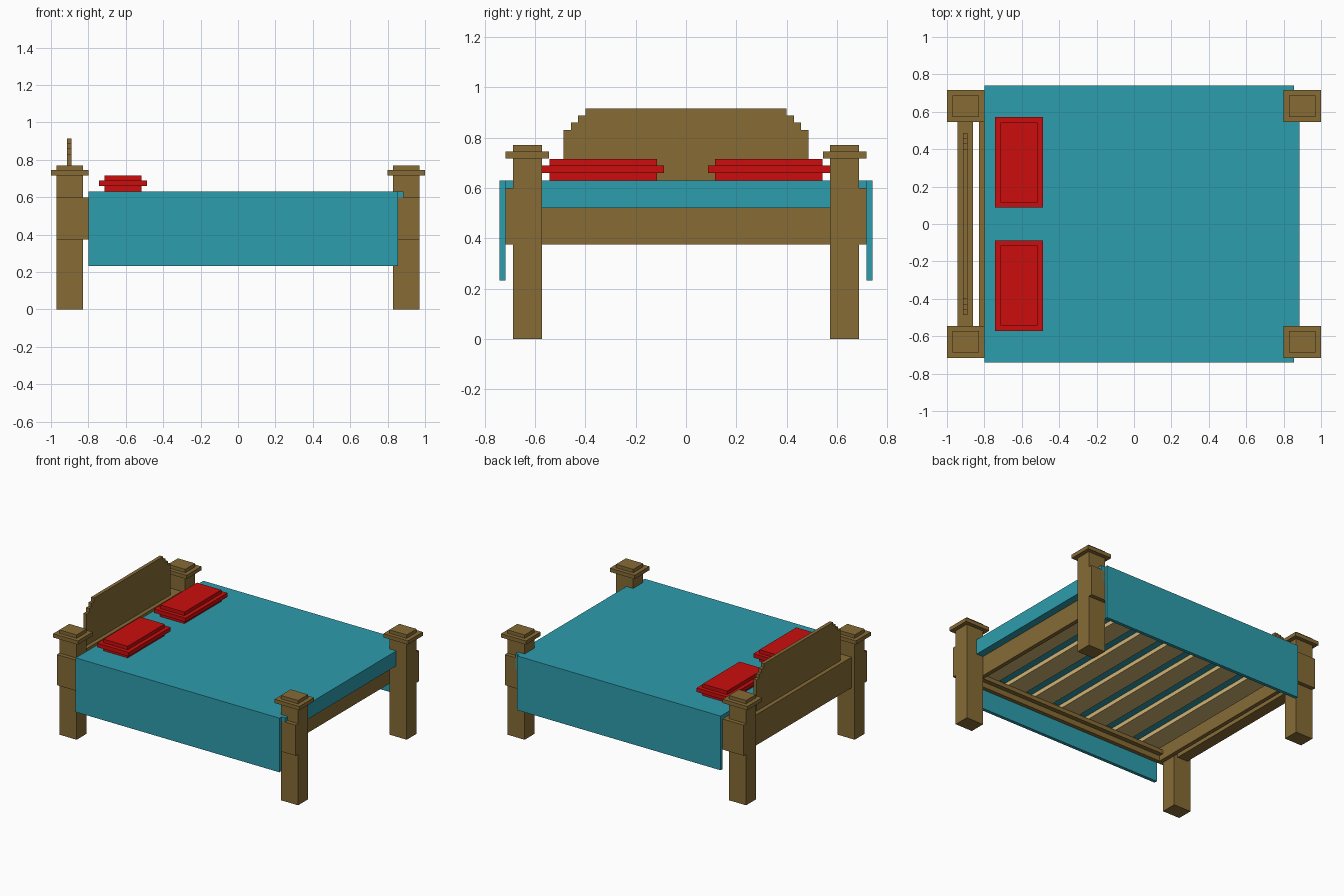
import bpy

if "Cube" in bpy.data.objects:
    bpy.data.objects.remove(bpy.data.objects["Cube"])


def material(name, rgb):
    m = bpy.data.materials.new(name)
    m.diffuse_color = (*rgb, 1)
    m.use_nodes = True
    m.node_tree.nodes["Principled BSDF"].inputs["Base Color"].default_value = m.diffuse_color
    return m


WOOD = material("dark oak", (0.238, 0.147, 0.036))
SLAT = material("pale pine", (0.63, 0.445, 0.17))
TEAL = material("teal cloth", (0.026, 0.337, 0.418))
RED = material("red cloth", (0.60, 0.004, 0.004))


def boxes(name, mat, *ranges):
    """One object made of boxes, each given as (x0, x1, y0, y1, z0, z1)."""
    verts, faces = [], []
    for x0, x1, y0, y1, z0, z1 in ranges:
        n = len(verts)
        verts += [(x, y, z) for z in (z0, z1)
                  for x, y in ((x0, y0), (x1, y0), (x1, y1), (x0, y1))]
        faces += [(n + 3, n + 2, n + 1, n), (n + 4, n + 5, n + 6, n + 7)]
        faces += [(n + i, n + (i + 1) % 4, n + 4 + (i + 1) % 4, n + 4 + i) for i in range(4)]
    mesh = bpy.data.meshes.new(name)
    mesh.from_pydata(verts, [], faces)
    mesh.materials.append(mat)
    ob = bpy.data.objects.new(name, mesh)
    bpy.context.collection.objects.link(ob)
    return ob


def span(s, a, b):
    """Range a..b mirrored to side s."""
    return (a, b) if s > 0 else (-b, -a)


# Corner posts with overhanging caps
for sx, end in ((-1, "head"), (1, "foot")):
    for sy, side in ((-1, "front"), (1, "back")):
        px, py = span(sx, 0.83, 0.97), span(sy, 0.573, 0.688)
        boxes(f"{end}_{side}_post", WOOD, (*px, *py, 0, 0.77))
        boxes(f"{end}_{side}_post_cap", WOOD,
              (*span(sx, 0.80, 1.0), *span(sy, 0.545, 0.717), 0.717, 0.745))

# Side rails with inner ledges, and hanging blanket sides
for sy, side in ((-1, "front"), (1, "back")):
    boxes(f"{side}_side_rail", WOOD, (-0.97, 0.97, *span(sy, 0.688, 0.717), 0.375, 0.60))
    boxes(f"{side}_slat_ledge", WOOD, (-0.83, 0.83, *span(sy, 0.655, 0.688), 0.415, 0.445))
    boxes(f"{side}_blanket_drop", TEAL, (-0.80, 0.855, *span(sy, 0.717, 0.741), 0.232, 0.63))

# End rails
boxes("head_rail", WOOD, (-0.83, -0.80, -0.688, 0.688, 0.375, 0.60))
boxes("foot_rail", WOOD, (0.80, 0.83, -0.688, 0.688, 0.375, 0.52))

# Headboard: thick lower panel and thin stepped crest
boxes("headboard_panel", WOOD, (-0.945, -0.86, -0.573, 0.573, 0.375, 0.60))
steps = ((0.487, 0.60, 0.83), (0.457, 0.83, 0.86), (0.43, 0.86, 0.888), (0.40, 0.888, 0.915))
boxes("headboard_crest", WOOD, *[(-0.915, -0.889, -w, w, a, b) for w, a, b in steps])

# Slats across the bed
for i in range(7):
    x = (i - 3) * 0.232
    boxes(f"slat_{i + 1}", SLAT, (x - 0.075, x + 0.075, -0.688, 0.688, 0.445, 0.475))

# Mattress, and blanket top with its short fold over the foot end
boxes("mattress", TEAL, (-0.80, 0.80, -0.688, 0.688, 0.475, 0.60))
boxes("blanket_top", TEAL, (-0.80, 0.855, -0.717, 0.717, 0.60, 0.63))
boxes("blanket_foot_fold", TEAL, (0.80, 0.885, -0.573, 0.573, 0.52, 0.63),
      (0.855, 0.885, -0.717, -0.573, 0.52, 0.63), (0.855, 0.885, 0.573, 0.717, 0.52, 0.63))

# Pillows: plump core with a wider middle band
for sy, side in ((-1, "front"), (1, "back")):
    boxes(f"{side}_pillow", RED, (-0.714, -0.516, *span(sy, 0.115, 0.543), 0.63, 0.715))
    boxes(f"{side}_pillow_band", RED, (-0.743, -0.487, *span(sy, 0.087, 0.573), 0.66, 0.689))
